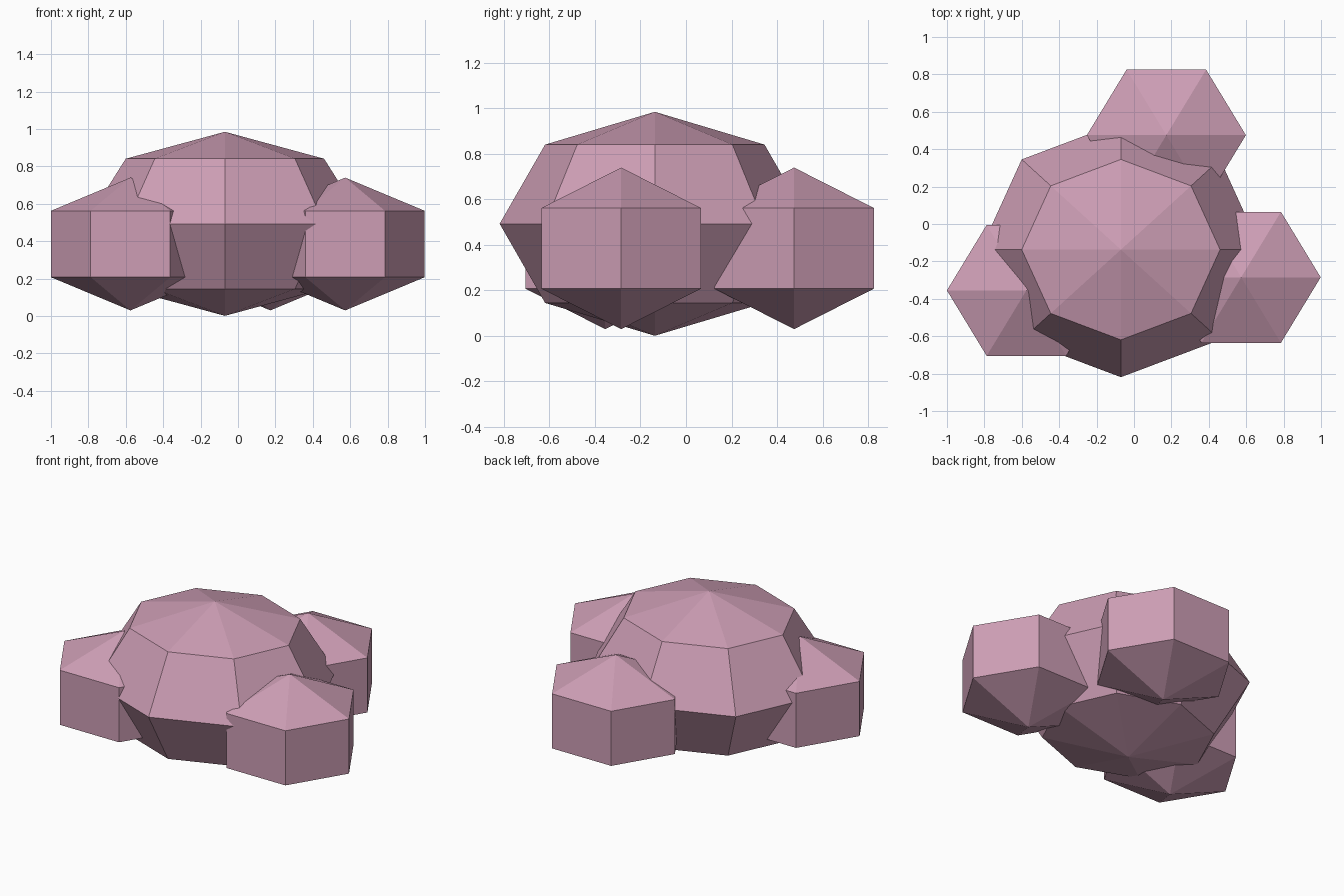
import bpy
from math import radians

cube = bpy.data.objects.get("Cube")
if cube:
    bpy.data.objects.remove(cube, do_unlink=True)

# Single dusty pink colour
pink = bpy.data.materials.new("dusty_pink")
pink.use_nodes = True
colour = (0.61, 0.34, 0.46, 1.0)
pink.diffuse_color = colour
shader = next(n for n in pink.node_tree.nodes if n.type == 'BSDF_PRINCIPLED')
shader.inputs["Base Color"].default_value = colour
shader.inputs["Roughness"].default_value = 0.9


def puff(name, segments, rings, centre, radii):
    """Flat-shaded low-poly ellipsoid with a corner on the x axis."""
    bpy.ops.mesh.primitive_uv_sphere_add(segments=segments, ring_count=rings,
                                         radius=1, location=centre,
                                         rotation=(0, 0, radians(90)))
    obj = bpy.context.object
    obj.name = name
    bpy.ops.object.transform_apply(location=False, rotation=True, scale=False)
    obj.scale = radii
    bpy.ops.object.transform_apply(location=False, rotation=False, scale=True)
    bpy.ops.object.shade_flat()
    obj.data.materials.append(pink)


# Large central puff
puff("main_puff", 8, 4, (-0.07, -0.137, 0.493), (0.75, 0.682, 0.492))

# Three small puffs, whose widest ring sits at 30 degrees latitude
small_radii = (0.491, 0.467, 0.355)
for name, x, y in (("left_puff", 0.573, -0.285),
                   ("right_puff", -0.575, -0.355),
                   ("back_puff", 0.173, 0.475)):
    puff(name, 6, 3, (x, y, 0.385), small_radii)
